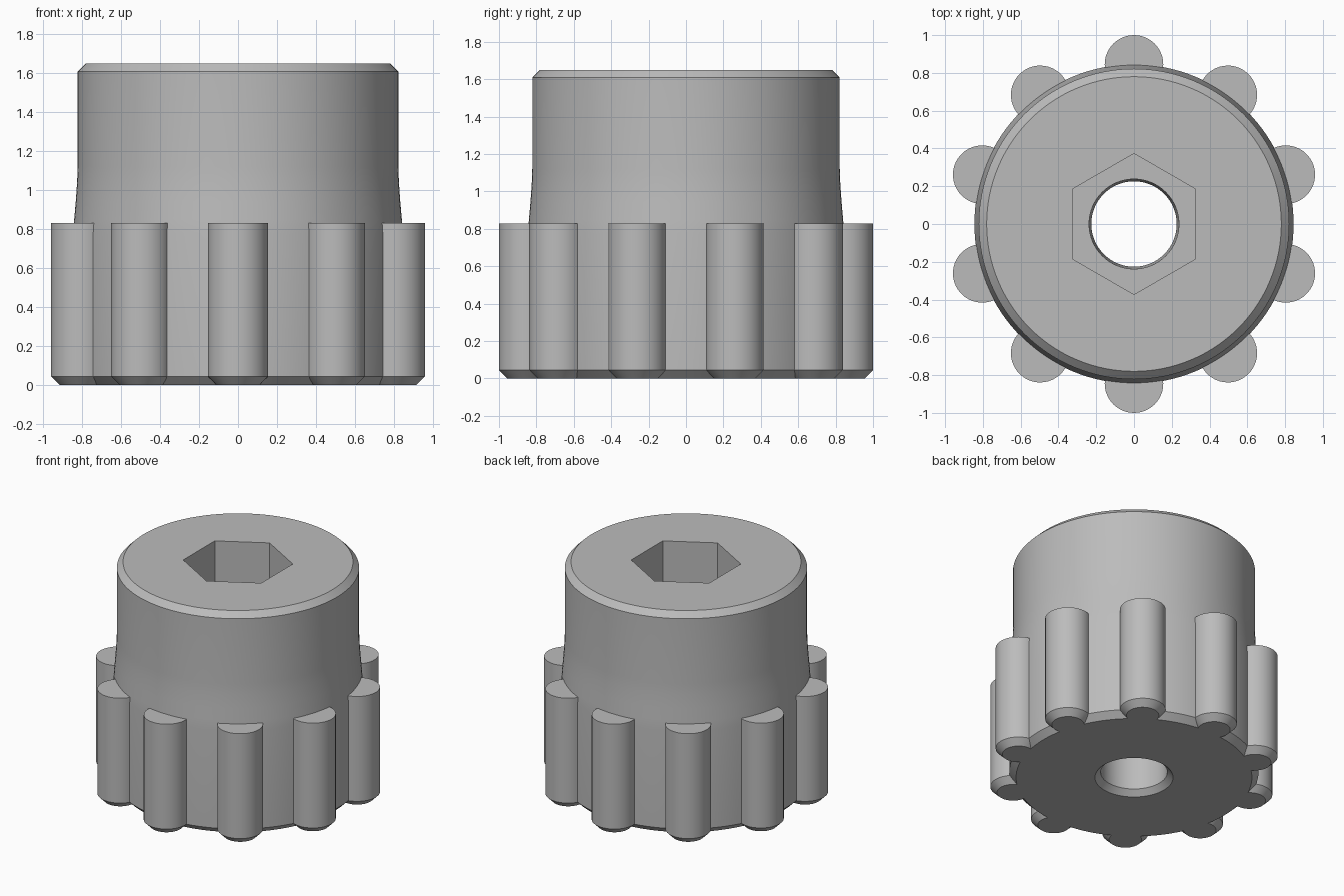
import bpy
import math

default = bpy.data.objects.get("Cube")
if default:
    bpy.data.objects.remove(default, do_unlink=True)

HEIGHT = 1.65
RIBS = 10
RIB_R = 0.155
RIB_TOP = 0.83
BODY_R = 0.845
CHAMFER = 0.045
SOCKET_FLOOR = 0.83

grey = bpy.data.materials.new("plain grey")
grey.use_nodes = True
colour = (0.5, 0.5, 0.5, 1)
grey.diffuse_color = colour
grey.node_tree.nodes["Principled BSDF"].inputs["Base Color"].default_value = colour


def turned(name, profile, sides, centre=(0, 0), phase=0.0):
    """Closed solid turned about z from (radius, z) points, bottom to top."""
    verts, faces = [], []
    for r, z in profile:
        for i in range(sides):
            a = phase + math.tau * i / sides
            verts.append((centre[0] + r * math.cos(a), centre[1] + r * math.sin(a), z))
    for k in range(len(profile) - 1):
        for i in range(sides):
            j = (i + 1) % sides
            a, b = k * sides, (k + 1) * sides
            faces.append((a + i, a + j, b + j, b + i))
    faces.append(tuple(reversed(range(sides))))
    faces.append(tuple(range(len(verts) - sides, len(verts))))
    mesh = bpy.data.meshes.new(name)
    mesh.from_pydata(verts, [], faces)
    mesh.materials.append(grey)
    obj = bpy.data.objects.new(name, mesh)
    bpy.context.collection.objects.link(obj)
    return obj


def combine(target, tool, operation):
    """Apply an exact boolean and remove the tool."""
    mod = target.modifiers.new(operation.lower(), "BOOLEAN")
    mod.operation = operation
    mod.solver = "EXACT"
    mod.object = tool
    bpy.context.view_layer.objects.active = target
    bpy.ops.object.modifier_apply(modifier=mod.name)
    bpy.data.objects.remove(tool, do_unlink=True)


# Round body: chamfered ends and a gentle flare above the ribs
knob = turned("knob_body", [
    (BODY_R - CHAMFER, 0), (BODY_R, CHAMFER), (BODY_R, 0.78), (0.84, 0.85),
    (0.832, 0.94), (0.825, 1.04), (0.822, 1.12),
    (0.822, HEIGHT - 0.042), (0.78, HEIGHT)], 128)

# Grip ribs around the lower half
for n in range(RIBS):
    a = math.pi / 2 + math.tau * n / RIBS
    rib = turned("grip_rib",
                 [(RIB_R - CHAMFER, 0), (RIB_R, CHAMFER), (RIB_R, RIB_TOP)], 48,
                 (BODY_R * math.cos(a), BODY_R * math.sin(a)), a)
    combine(knob, rib, "UNION")

# Hexagonal socket in the top
socket = turned("hex_socket", [(0.373, SOCKET_FLOOR), (0.373, HEIGHT + 0.1)],
                6, phase=math.pi / 2)
combine(knob, socket, "DIFFERENCE")

# Slightly tapered through hole, countersunk underneath
hole = turned("through_hole", [(0.31, -CHAMFER), (0.226, 0.04),
                               (0.238, SOCKET_FLOOR), (0.238, SOCKET_FLOOR + 0.1)], 64)
combine(knob, hole, "DIFFERENCE")

# Smooth shading with crisp edges
bpy.ops.object.select_all(action="DESELECT")
knob.select_set(True)
bpy.context.view_layer.objects.active = knob
bpy.ops.object.shade_smooth_by_angle(angle=math.radians(25))
